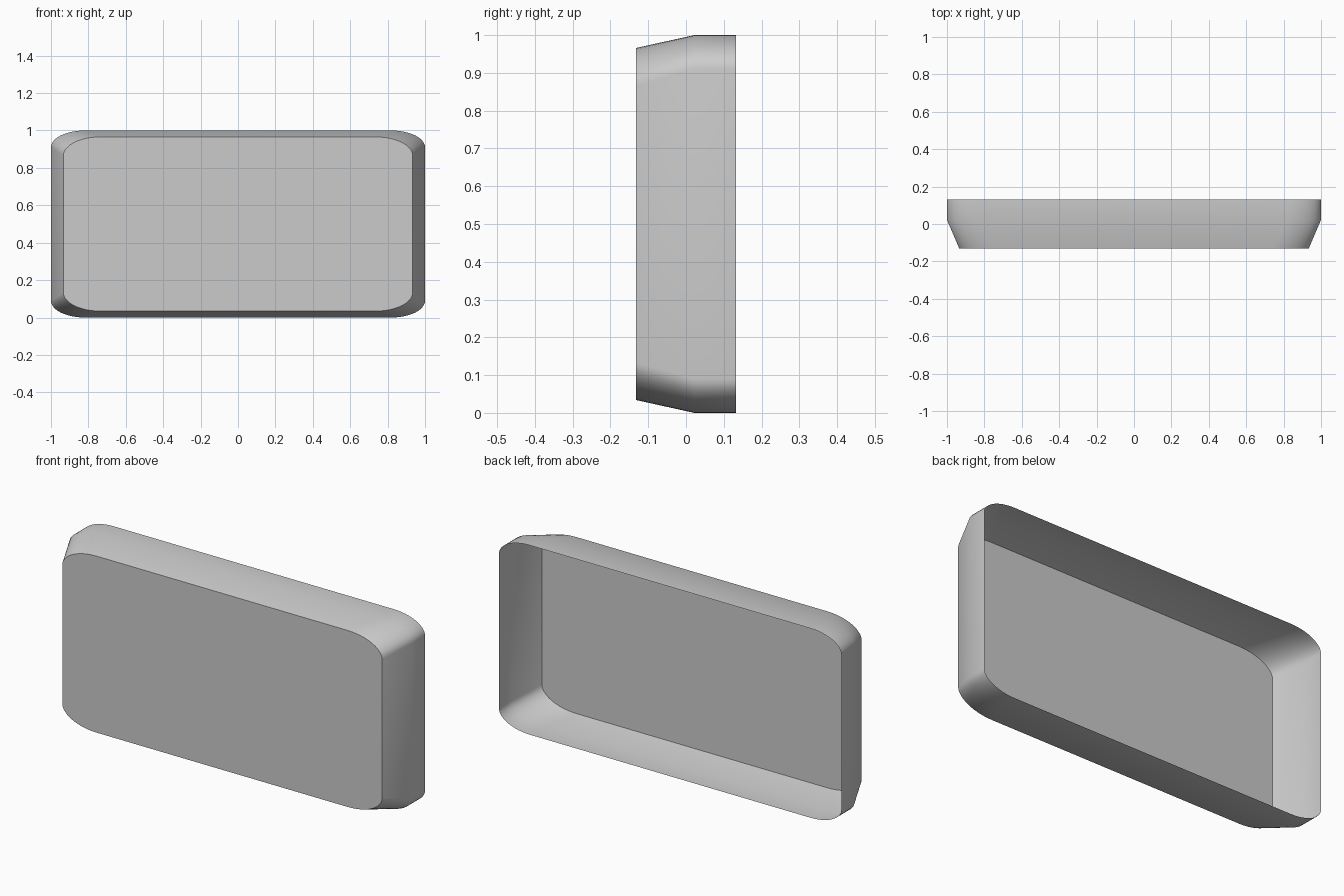
import bpy, bmesh, math

if "Cube" in bpy.data.objects:
    bpy.data.objects.remove(bpy.data.objects["Cube"])


def rounded_ring(bm, y, hx, hz, rx, rz, segs=12):
    """Loop of vertices: rectangle with elliptical corners, centred on z = 0.5."""
    ring = []
    for i, (sx, sz) in enumerate([(1, 1), (-1, 1), (-1, -1), (1, -1)]):
        for k in range(segs + 1):
            a = math.pi / 2 * (i + k / segs)
            x = sx * (hx - rx) + rx * math.cos(a)
            z = sz * (hz - rz) + rz * math.sin(a)
            ring.append(bm.verts.new((x, y, 0.5 + z)))
    return ring


bm = bmesh.new()
# Front outline, end of the taper, open back rim
rings = [
    rounded_ring(bm, -0.132, 0.934, 0.466, 0.20, 0.10),
    rounded_ring(bm, 0.022, 1.0, 0.5, 0.18, 0.09),
    rounded_ring(bm, 0.132, 1.0, 0.5, 0.18, 0.09),
]

# Side walls
for a, b in zip(rings, rings[1:]):
    n = len(a)
    for i in range(n):
        j = (i + 1) % n
        bm.faces.new((a[i], b[i], b[j], a[j]))

# Flat front panel; the back stays open
bm.faces.new(rings[0])
bmesh.ops.recalc_face_normals(bm, faces=bm.faces)
bm.faces.ensure_lookup_table()
if bm.faces[-1].normal.y > 0:
    bmesh.ops.reverse_faces(bm, faces=bm.faces)

mesh = bpy.data.meshes.new("tray_shell")
bm.to_mesh(mesh)
bm.free()
shell = bpy.data.objects.new("tray_shell", mesh)
bpy.context.collection.objects.link(shell)

# Smooth walls with a crisp front edge
bpy.context.view_layer.objects.active = shell
shell.select_set(True)
bpy.ops.object.shade_smooth_by_angle(angle=math.radians(35))
